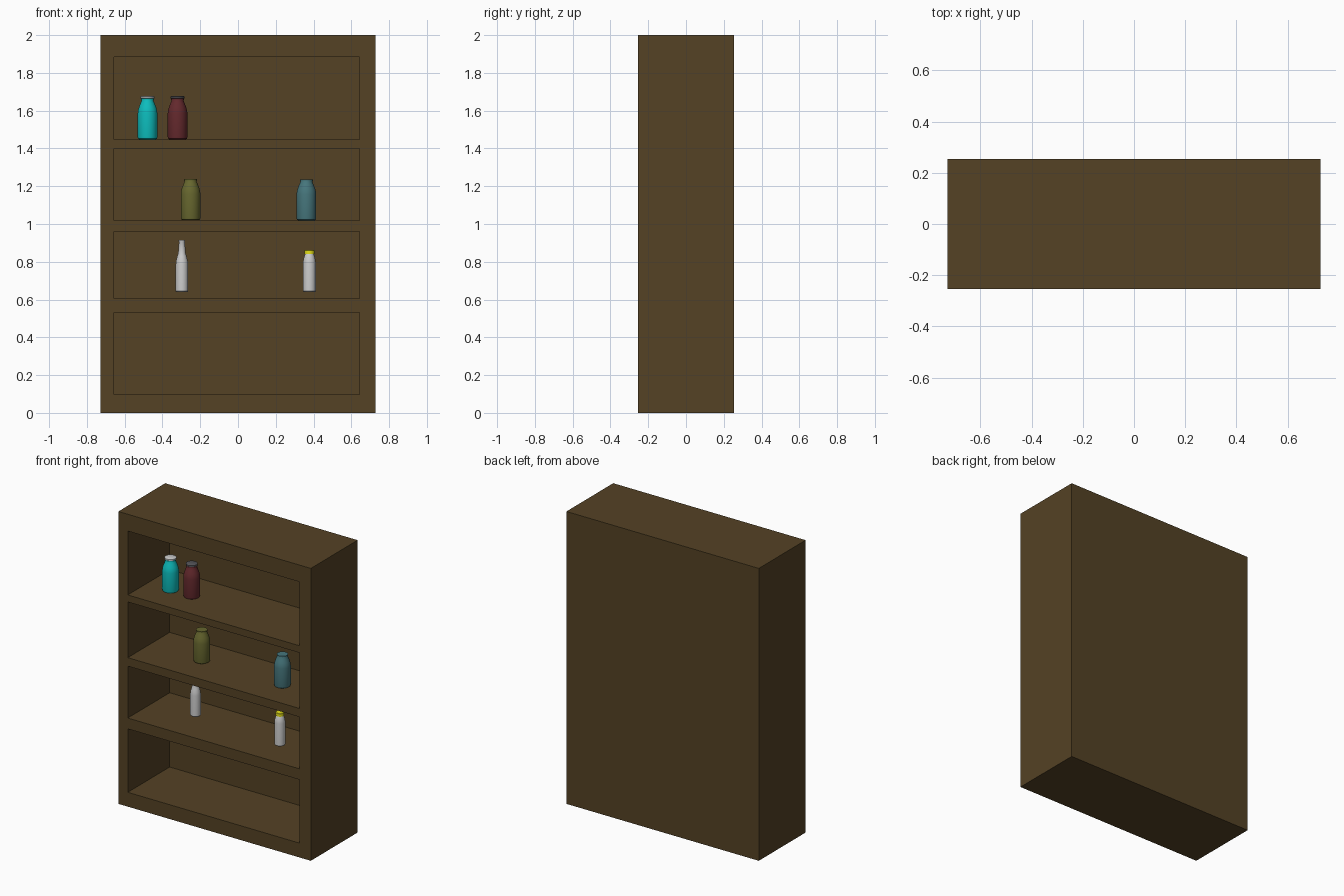
import bpy, bmesh, math
from mathutils import Vector

if "Cube" in bpy.data.objects:
    bpy.data.objects.remove(bpy.data.objects["Cube"])


def paint(obj, name, rgb):
    mat = bpy.data.materials.get(name) or bpy.data.materials.new(name)
    mat.diffuse_color = (*rgb, 1)
    mat.use_nodes = True
    mat.node_tree.nodes["Principled BSDF"].inputs["Base Color"].default_value = mat.diffuse_color
    obj.data.materials.append(mat)


def boxes(name, bounds):
    """One object made of axis-aligned boxes given as (min corner, max corner)."""
    bm = bmesh.new()
    for lo, hi in bounds:
        lo, hi = Vector(lo), Vector(hi)
        verts = bmesh.ops.create_cube(bm, size=1)["verts"]
        bmesh.ops.scale(bm, vec=hi - lo, verts=verts)
        bmesh.ops.translate(bm, vec=(lo + hi) / 2, verts=verts)
    mesh = bpy.data.meshes.new(name)
    bm.to_mesh(mesh)
    bm.free()
    obj = bpy.data.objects.new(name, mesh)
    bpy.context.collection.objects.link(obj)
    return obj


def lathe(name, profile, location, color=None, sides=32):
    """Turn an (r, z) profile around z, with closed ends."""
    bm = bmesh.new()
    rings = []
    for r, z in profile:
        angles = [2 * math.pi * i / sides for i in range(sides)]
        rings.append([bm.verts.new((r * math.cos(a), r * math.sin(a), z)) for a in angles])
    for low, high in zip(rings, rings[1:]):
        for i in range(sides):
            j = (i + 1) % sides
            bm.faces.new((low[i], low[j], high[j], high[i]))
    bm.faces.new(rings[0][::-1])
    bm.faces.new(rings[-1])
    mesh = bpy.data.meshes.new(name)
    bm.to_mesh(mesh)
    bm.free()
    obj = bpy.data.objects.new(name, mesh)
    obj.location = location
    bpy.context.collection.objects.link(obj)
    bpy.ops.object.select_all(action="DESELECT")
    obj.select_set(True)
    bpy.context.view_layer.objects.active = obj
    bpy.ops.object.shade_smooth_by_angle(angle=math.radians(35))
    if color:
        paint(obj, name + "_color", color)
    return obj


# Cabinet block with four shelf bays cut in from the front
W, D = 0.728, 0.253
cabinet = boxes("cabinet", [((-W, -D, 0), (W, D, 2))])
paint(cabinet, "dark_wood", (0.089, 0.054, 0.018))
bays = [(0.098, 0.532), (0.606, 0.961), (1.019, 1.40), (1.448, 1.885)]
cutter = boxes("bay_cutter", [((-0.657, -0.4, z0), (0.642, 0.20, z1)) for z0, z1 in bays])
cutter.hide_render = True
cutter.hide_set(True)
cut = cabinet.modifiers.new("bays", "BOOLEAN")
cut.operation = "DIFFERENCE"
cut.solver = "EXACT"
cut.object = cutter
bpy.context.view_layer.objects.active = cabinet
bpy.ops.object.modifier_apply(modifier=cut.name)
bpy.data.objects.remove(cutter)

# Wide jars with a lip, two of them lidded
JAR = [(0.044, 0), (0.050, 0.004), (0.052, 0.012), (0.052, 0.138), (0.050, 0.155),
       (0.045, 0.172), (0.037, 0.192), (0.032, 0.204), (0.031, 0.208), (0.035, 0.209),
       (0.035, 0.216)]
LID = [(0.033, 0.216), (0.037, 0.218), (0.037, 0.227), (0.034, 0.229)]
jars = [
    ("turquoise_jar", (-0.479, -0.045, 1.448), (0.004, 0.51, 0.51)),
    ("maroon_jar", (-0.320, -0.043, 1.448), (0.127, 0.022, 0.026)),
    ("olive_jar", (-0.251, -0.033, 1.021), (0.136, 0.136, 0.028)),
    ("teal_jar", (0.362, -0.037, 1.019), (0.061, 0.181, 0.202)),
]
for name, loc, color in jars:
    lathe(name, JAR, loc, color)
lathe("light_jar_lid", LID, jars[0][1])
lathe("dark_jar_lid", LID, jars[1][1], (0.09, 0.09, 0.10))

# Slim white bottle with a long neck
lathe("long_neck_bottle",
      [(0.030, 0), (0.033, 0.004), (0.033, 0.145), (0.031, 0.165), (0.025, 0.188),
       (0.020, 0.205), (0.016, 0.265), (0.017, 0.267), (0.017, 0.275)],
      (-0.297, -0.035, 0.64))

# White bottle with a yellow cap
capped = (0.378, -0.087, 0.64)
lathe("capped_bottle",
      [(0.031, 0), (0.034, 0.004), (0.034, 0.155), (0.032, 0.172), (0.027, 0.190),
       (0.023, 0.200)], capped)
lathe("yellow_cap", [(0.026, 0.200), (0.026, 0.220), (0.024, 0.222)], capped, (0.8, 0.75, 0.01))
